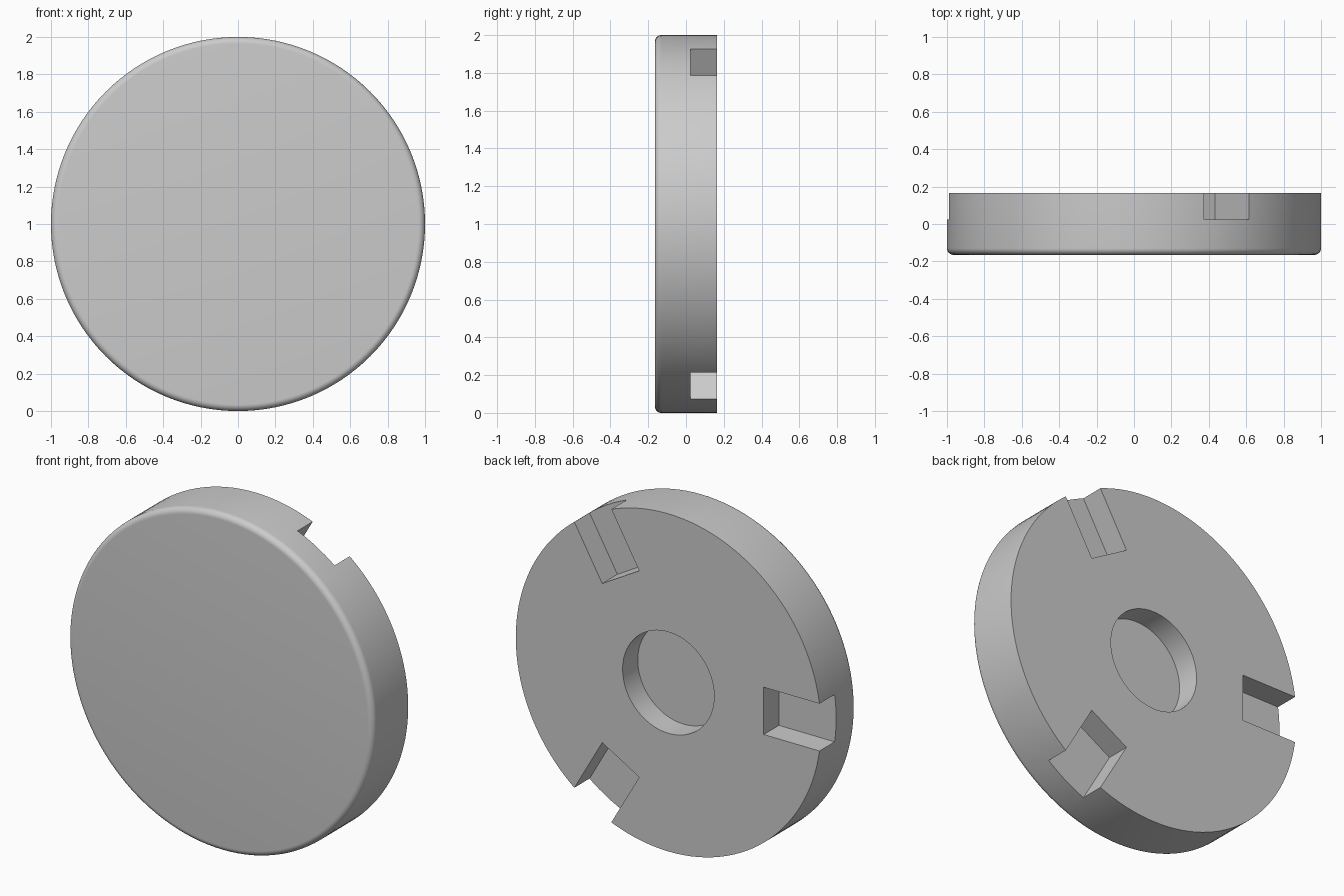
import bpy, bmesh
from math import radians, sin, cos, pi
from mathutils import Matrix, Vector

cube = bpy.data.objects.get("Cube")
if cube:
    bpy.data.objects.remove(cube, do_unlink=True)

HALF = 0.165       # half thickness
FILLET = 0.035     # rounded front rim
DEPTH = 0.142      # depth of recesses in the back
SLOT_WIDTH = 0.28
SLOT_START = 0.625
HOLE_RADIUS = 0.30
SEGMENTS = 128

grey = bpy.data.materials.new("plain grey")
grey.use_nodes = True
colour = (0.6, 0.6, 0.6, 1)
grey.diffuse_color = colour
grey.node_tree.nodes["Principled BSDF"].inputs["Base Color"].default_value = colour


def make_object(name, bm):
    bmesh.ops.recalc_face_normals(bm, faces=bm.faces)
    mesh = bpy.data.meshes.new(name)
    bm.to_mesh(mesh)
    bm.free()
    mesh.materials.append(grey)
    obj = bpy.data.objects.new(name, mesh)
    bpy.context.collection.objects.link(obj)
    return obj


# Disc: rings from back to front, following the rounded front rim
bm = bmesh.new()
profile = [(1, HALF)]
for i in range(9):
    a = pi / 2 * i / 8
    profile.append((1 - FILLET + FILLET * cos(a), -HALF + FILLET - FILLET * sin(a)))
rings = []
for r, y in profile:
    rings.append([bm.verts.new((r * cos(2 * pi * k / SEGMENTS), y,
                                1 + r * sin(2 * pi * k / SEGMENTS)))
                  for k in range(SEGMENTS)])
for a, b in zip(rings, rings[1:]):
    for k in range(SEGMENTS):
        n = (k + 1) % SEGMENTS
        bm.faces.new((a[k], a[n], b[n], b[k]))
bm.faces.new(rings[0])
bm.faces.new(rings[-1])
disc = make_object("disc", bm)

# Cutters: a round centre recess and three slots open at the rim
cutters = []
cut_y = HALF - DEPTH + 0.25
bm = bmesh.new()
bmesh.ops.create_cone(bm, cap_ends=True, segments=96, radius1=HOLE_RADIUS,
                      radius2=HOLE_RADIUS, depth=0.5,
                      matrix=Matrix.Translation((0, cut_y, 1)) @ Matrix.Rotation(pi / 2, 4, "X"))
cutters.append(make_object("centre_recess_cutter", bm))
for angle in (60, 180, 300):
    bm = bmesh.new()
    place = (Matrix.Translation((0, cut_y, 1)) @ Matrix.Rotation(-radians(angle), 4, "Y")
             @ Matrix.Translation((SLOT_START + 0.3, 0, 0))
             @ Matrix.Diagonal(Vector((0.6, 0.5, SLOT_WIDTH, 1))))
    bmesh.ops.create_cube(bm, size=1, matrix=place)
    cutters.append(make_object(f"slot_cutter_{angle}", bm))

# Cut the recesses, bake the result and drop the cutters
for cutter in cutters:
    mod = disc.modifiers.new(cutter.name, "BOOLEAN")
    mod.operation = "DIFFERENCE"
    mod.solver = "EXACT"
    mod.object = cutter
bpy.context.view_layer.update()
bpy.ops.object.select_all(action="DESELECT")
disc.select_set(True)
bpy.context.view_layer.objects.active = disc
for mod in list(disc.modifiers):
    bpy.ops.object.modifier_apply(modifier=mod.name)
for cutter in cutters:
    bpy.data.objects.remove(cutter, do_unlink=True)
bpy.ops.object.shade_smooth_by_angle(angle=radians(30))
